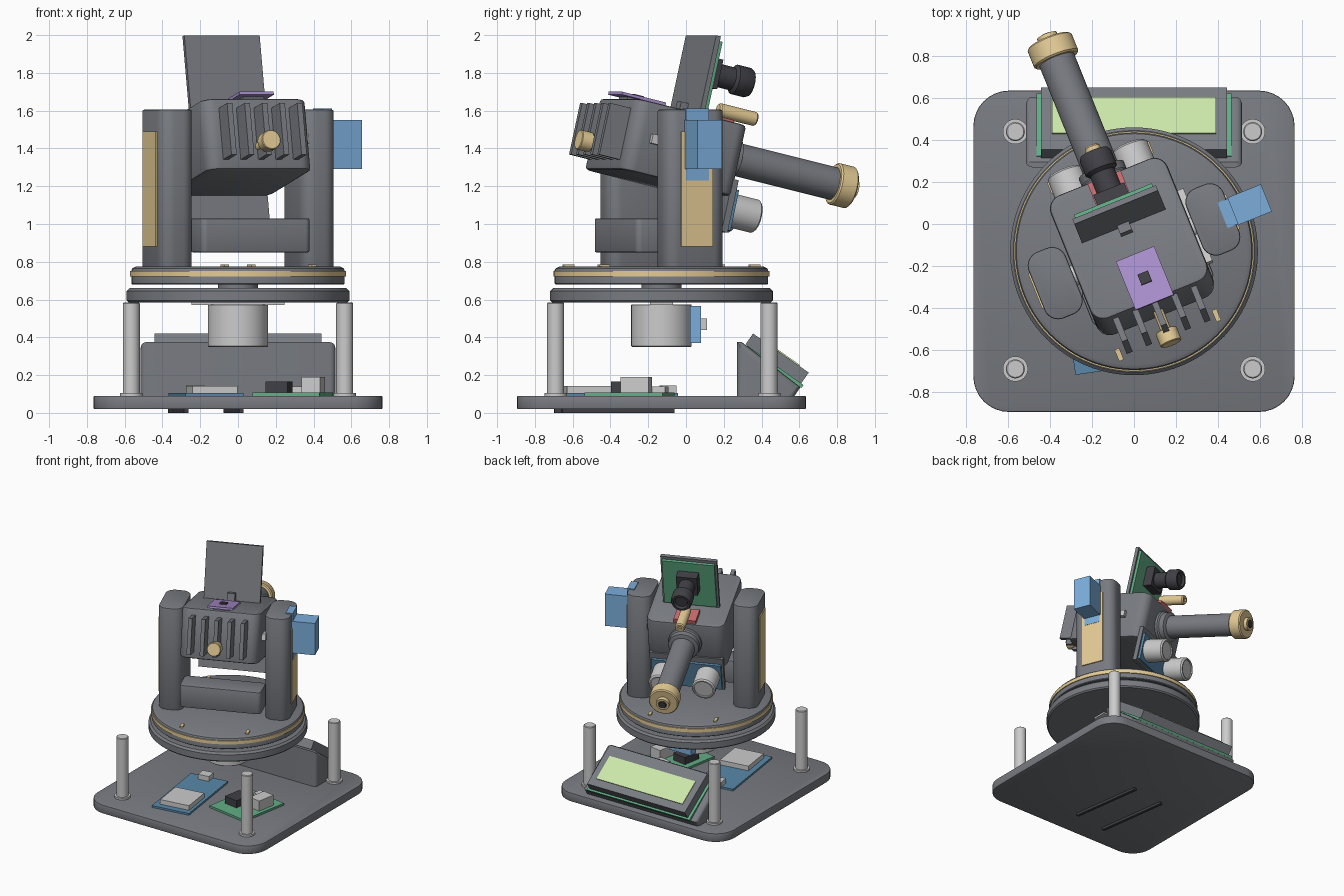
import bpy, bmesh
from math import radians, cos, sin, pi
from mathutils import Matrix, Vector

if "Cube" in bpy.data.objects:
    bpy.data.objects.remove(bpy.data.objects["Cube"])

T = lambda x, y, z: Matrix.Translation((x, y, z))
R = lambda deg, ax: Matrix.Rotation(radians(deg), 4, ax)

COL = dict(dark=(.19, .2, .22), steel=(.72, .72, .72), gold=(.78, .6, .3), blue=(.2, .42, .7),
           board=(.1, .25, .4), green=(.12, .42, .24), lcd=(.6, .8, .4), purple=(.4, .28, .62),
           red=(.6, .15, .16), black=(.05, .05, .06))
MATS = {}
for k, c in COL.items():
    MATS[k] = bpy.data.materials.new(k)
    MATS[k].diffuse_color = (*c, 1)

WORLD = Matrix()
PAN = T(0, -.13, 0) @ R(22, 'Z')                    # turntable frame
HEAD = PAN @ T(0, 0, 1.41) @ R(-13, 'X')            # tilting head frame, y forward
LCD = T(0, .355, .42) @ R(-35, 'X')                 # sloped display frame
BLUE = T(-.17, -.38, 0) @ R(8, 'Z')
GREEN = T(.29, -.3, 0) @ R(-10, 'Z')


def finish(name, bm, frame, col):
    bmesh.ops.recalc_face_normals(bm, faces=bm.faces)
    bm.transform(frame)
    me = bpy.data.meshes.new(name)
    bm.to_mesh(me)
    bm.free()
    me.materials.append(MATS[col])
    ob = bpy.data.objects.new(name, me)
    bpy.context.collection.objects.link(ob)
    return ob


def box(name, x, y, z, frame=WORLD, col='dark', corner=0, edge=0):
    """Box from (min, max) ranges; corner rounds upright edges, edge softens top and bottom."""
    bm = bmesh.new()
    bmesh.ops.create_cube(bm, size=1)
    for v in bm.verts:
        for i, r in enumerate((x, y, z)):
            v.co[i] = r[0] if v.co[i] < 0 else r[1]
    if corner:
        es = [e for e in bm.edges if abs(e.verts[0].co.z - e.verts[1].co.z) > 1e-4]
        bmesh.ops.bevel(bm, geom=es, offset=corner, segments=8, profile=.5, affect='EDGES')
    if edge:
        es = [e for e in bm.edges if abs(e.verts[0].co.z - e.verts[1].co.z) < 1e-5]
        bmesh.ops.bevel(bm, geom=es, offset=edge, segments=2, profile=.5, affect='EDGES')
    return finish(name, bm, frame, col)


def lathe(name, prof, frame=WORLD, col='dark', n=48):
    """Revolve (radius, height) points about the frame's z axis; ends are capped."""
    bm = bmesh.new()
    rings = [[bm.verts.new((r * cos(2 * pi * i / n), r * sin(2 * pi * i / n), h)) for i in range(n)]
             for r, h in prof]
    for a, b in zip(rings, rings[1:]):
        for i in range(n):
            bm.faces.new((a[i], a[(i + 1) % n], b[(i + 1) % n], b[i]))
    bm.faces.new(rings[0])
    bm.faces.new(rings[-1])
    return finish(name, bm, frame, col)


def cyl(name, r, a, b, frame=WORLD, col='dark', c=.004):
    return lathe(name, [(r - c, a), (r, a + c), (r, b - c), (r - c, b)], frame, col)


def forward(x, z):
    """Frame whose z axis runs forward out of the head."""
    return HEAD @ T(x, 0, z) @ R(-90, 'X')


# Base plate and posts
box('base_plate', (-.765, .765), (-.895, .635), (.02, .09), corner=.17, edge=.006)
for x in (-.565, .565):
    for y in (-.69, .44):
        lathe('post', [(.06, .09), (.06, .105), (.045, .105), (.045, .58), (.04, .585)], T(x, y, 0), 'steel')

# Circuit boards on the base
box('blue_board', (-.155, .155), (-.32, .32), (.09, .105), BLUE, 'board')
box('blue_board_module', (-.11, .13), (-.27, -.02), (.105, .143), BLUE, 'steel')
box('blue_board_port', (-.06, .03), (.25, .33), (.105, .145), BLUE, 'steel')
for x in (-.148, .148):
    box('pin_header', (x - .012, x + .012), (-.3, .3), (0, .022), BLUE, 'black')
box('green_board', (-.18, .18), (-.21, .21), (.09, .107), GREEN, 'green')
box('green_board_block', (-.13, -.01), (-.1, .05), (.107, .165), GREEN, 'black')
box('green_board_port', (.05, .15), (-.02, .13), (.107, .19), GREEN, 'steel')
box('green_board_plug', (-.06, .04), (.13, .2), (.107, .14), GREEN, 'steel')

# Display wedge: side profile pushed across x, upright corners rounded
bm = bmesh.new()
prof = [(.27, .09), (.27, .375), (.295, .375), (.605, .135), (.575, .09)]
f = bm.faces.new([bm.verts.new((-.515, y, z)) for y, z in prof])
ext = bmesh.ops.extrude_face_region(bm, geom=[f])
bmesh.ops.translate(bm, vec=(1.03, 0, 0), verts=[v for v in ext['geom'] if isinstance(v, bmesh.types.BMVert)])
es = [e for e in bm.edges if abs(e.verts[0].co.x - e.verts[1].co.x) < 1e-5
      and max(v.co.z for v in e.verts) > .13]
bmesh.ops.bevel(bm, geom=es, offset=.03, segments=4, profile=.5, affect='EDGES')
finish('display_wedge', bm, WORLD, 'dark')
box('display_board', (-.465, .465), (.01, .375), (-.09, -.07), LCD, 'green')
box('display_bezel', (-.443, .443), (0, .36), (-.07, 0), LCD)
box('display_screen', (-.39, .39), (.09, .3), (-.01, .006), LCD, 'lcd')

# Pan motor under the bearing plate
C = T(0, -.13, 0)
cyl('pan_motor', .16, .35, .575, C, 'steel')
box('motor_ears', (-.245, .245), (-.06, .06), (.572, .59), C, 'steel')
cyl('motor_shaft', .04, .56, .7, C, 'steel')
box('motor_cable_box', (-.1, .1), (.15, .21), (.37, .565), C, 'blue')
box('motor_plug', (-.06, .06), (.21, .24), (.44, .5), C, 'steel')

# Bearing plate and turntable
lathe('bearing_plate', [(.58, .585), (.59, .595), (.59, .645), (.575, .66)], C, n=96)
cyl('turntable_hub', .105, .65, .69, C)
lathe('turntable', [(.56, .68), (.565, .685), (.565, .755), (.56, .765), (.54, .775)], PAN, n=96)
lathe('turntable_ring', [(.56, .722), (.572, .722), (.572, .75), (.56, .75)], PAN, 'gold', n=96)
for x in (-.25, .25):
    for y in (-.43, .43):
        box('turntable_marker', (x - .012, x + .012), (y - .03, y + .03), (.77, .785), PAN, 'gold')

# Pillars with side panels and pivot pins
for s in (-1, 1):
    P = PAN @ T(s * .405, 0, 0)
    box('pillar', (-.095, .095), (-.17, .17), (.77, 1.605), P, corner=.07, edge=.008)
    box('pillar_panel', (s * .095 - .008, s * .095 + .008), (-.09, .09), (.88, 1.49), P, 'gold')
    cyl('pivot_pin', .05, -.05, .05, PAN @ T(s * .305, 0, 1.41) @ R(90, 'Y'), 'steel')
box('tilt_horn', (.3, .33), (-.19, .19), (-.025, .025), HEAD, 'steel')
box('crossbar', (-.31, .31), (-.265, -.08), (.85, 1.03), PAN, corner=.03, edge=.008)

# Tilt servo
box('tilt_servo', (.47, .68), (-.07, .07), (1.29, 1.55), PAN, 'blue')
box('tilt_servo_tab', (.455, .51), (-.065, .065), (1.23, 1.612), PAN, 'blue')

# Head shell
box('head_shell', (-.3, .3), (-.3, .35), (-.192, .192), HEAD, corner=.07, edge=.015)

# Barrel, collar and nozzle
F = forward(0, .03)
lathe('barrel_collar', [(.125, .33), (.125, .37), (.115, .38), (.115, .42), (.09, .43)], F)
cyl('barrel', .088, .34, 1.03, F)
lathe('muzzle_cap', [(.105, 1.0), (.113, 1.008), (.113, 1.092), (.105, 1.1)], F, 'gold')
lathe('muzzle_nozzle', [(.05, 1.09), (.05, 1.13), (.032, 1.13), (.032, 1.1)], F, 'gold')
cyl('muzzle_bore', .03, 1.09, 1.137, F, 'black')

# Rear cooling fins and knob
for i in range(-2, 3):
    box('cooling_fin', (i * .1 - .015, i * .1 + .015), (-.42, -.29), (-.14, .14), HEAD)
K = forward(0, -.07)
cyl('knob_stem', .025, -.4, -.29, K, 'gold')
cyl('rear_knob', .053, -.47, -.4, K, 'gold')

# Distance sensor hanging below the barrel
box('sensor_bracket', (-.28, .28), (.325, .36), (-.385, -.1), HEAD)
box('sensor_board', (-.265, .265), (.36, .38), (-.37, -.15), HEAD, 'board')
for x in (-.165, .165):
    lathe('sensor_eye', [(.09, .38), (.09, .535), (.08, .545), (.07, .545), (.07, .535)],
          forward(x, -.255), 'steel')

# Camera on its back plate
box('camera_plate', (-.215, .215), (.088, .115), (.19, .625), HEAD)
box('camera_plate_foot', (-.03, .03), (.045, .09), (.19, .255), HEAD)
box('camera_board', (-.2, .2), (.115, .137), (.21, .6), HEAD, 'green')
box('camera_lens_mount', (-.08, .08), (.137, .21), (.36, .52), HEAD, 'black')
lathe('camera_lens', [(.062, .2), (.062, .31), (.08, .325), (.08, .4), (.07, .418), (.055, .418), (.045, .4)],
      forward(0, .44), 'black')

# Pointer module on a red board
box('pointer_board', (-.085, .085), (.2, .34), (.19, .222), HEAD, 'red')
lathe('pointer_tube', [(.03, .27), (.038, .278), (.038, .485), (.032, .493), (.015, .493), (.015, .48)],
      forward(0, .262), 'gold', n=32)

# Motion board on the roof
box('motion_board_pad', (-.06, .06), (-.27, -.12), (.185, .21), HEAD)
box('motion_board', (-.098, .098), (-.32, -.065), (.208, .224), HEAD, 'purple')
box('motion_chip', (-.027, .027), (-.22, -.166), (.224, .234), HEAD, 'black')

bpy.ops.object.select_all(action='SELECT')
bpy.context.view_layer.objects.active = bpy.context.selected_objects[0]
bpy.ops.object.shade_smooth_by_angle(angle=radians(30))

for m in bpy.data.materials:
    if m.users and not m.is_grease_pencil:
        m.use_nodes = True
        m.node_tree.nodes["Principled BSDF"].inputs["Base Color"].default_value = m.diffuse_color
